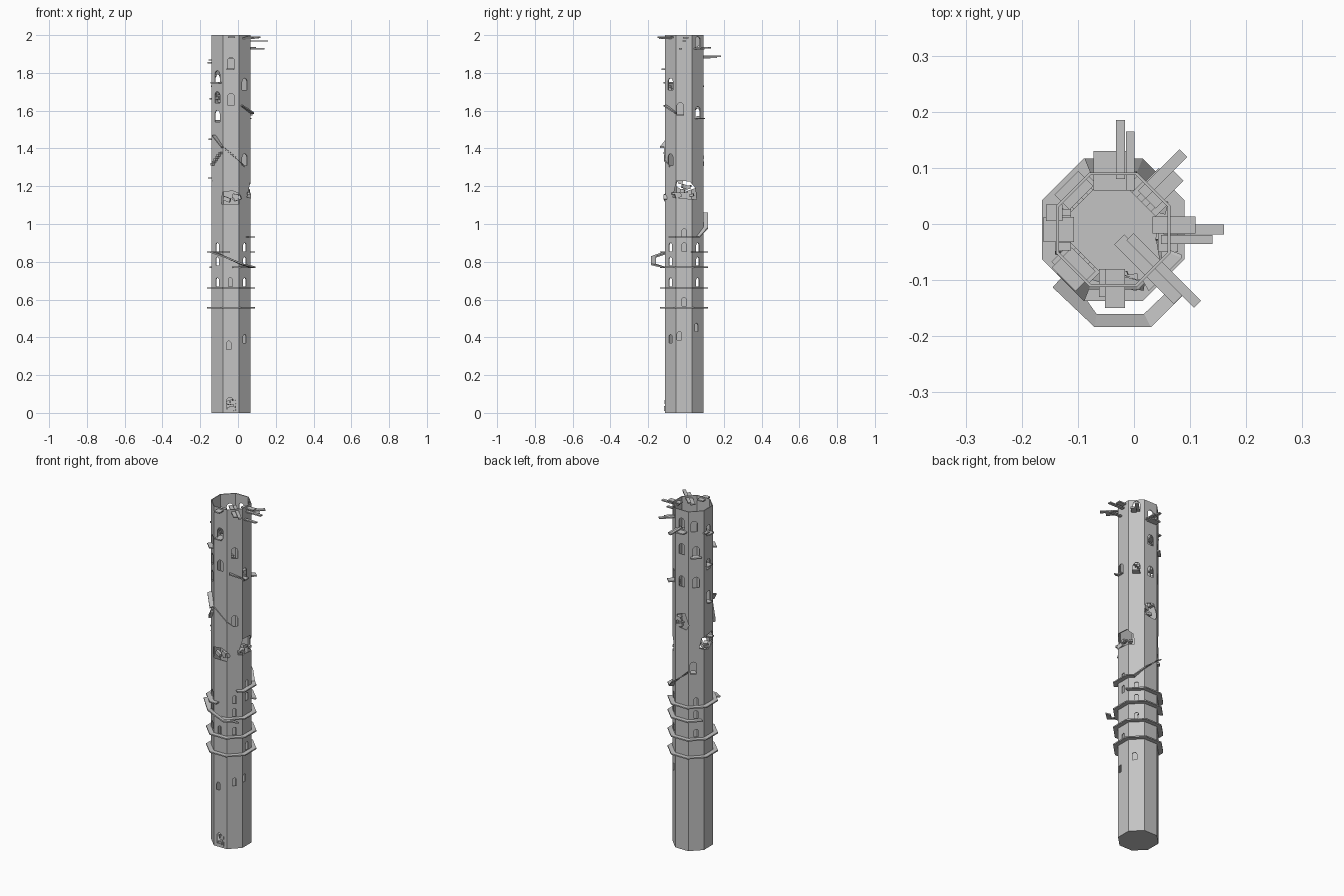
import bpy, bmesh, math, random
from mathutils import Vector, Matrix

random.seed(4)
cube = bpy.data.objects.get("Cube")
if cube:
    bpy.data.objects.remove(cube)

CENTRE = Vector((-0.037, -0.01, 0))
R, WALL = 0.102, 0.005
FRONT, RIGHT, BACK, LEFT = 270, 0, 90, 180

stone = bpy.data.materials.new("grey stone")
stone.use_nodes = True
stone.diffuse_color = (0.55, 0.55, 0.55, 1)
stone.node_tree.nodes["Principled BSDF"].inputs["Base Color"].default_value = (0.55, 0.55, 0.55, 1)


def finish(name, bm):
    bmesh.ops.recalc_face_normals(bm, faces=bm.faces)
    mesh = bpy.data.meshes.new(name)
    bm.to_mesh(mesh)
    bm.free()
    mesh.materials.append(stone)
    obj = bpy.data.objects.new(name, mesh)
    bpy.context.collection.objects.link(obj)
    return obj


def on_face(face, t, r, z):
    """Point at sideways offset t and distance r on a wall facing the given angle."""
    a = math.radians(face)
    return CENTRE + Vector((r * math.cos(a) - t * math.sin(a), r * math.sin(a) + t * math.cos(a), z))


def on_ring(angle, r, z):
    """Point on an octagon of apothem r."""
    off = math.radians((angle + 22.5) % 45 - 22.5)
    a = math.radians(angle)
    d = r / math.cos(off)
    return CENTRE + Vector((d * math.cos(a), d * math.sin(a), z))


def loft(bm, sections):
    """Closed solid through equal-sized point rings."""
    rings = [[bm.verts.new(p) for p in s] for s in sections]
    n = len(rings[0])
    for a, b in zip(rings, rings[1:]):
        for i in range(n):
            bm.faces.new((a[i], a[(i + 1) % n], b[(i + 1) % n], b[i]))
    bm.faces.new(rings[0])
    bm.faces.new(rings[-1])


def panel(bm, face, outline, r0, r1):
    loft(bm, [[on_face(face, t, r, z) for t, z in outline] for r in (r0, r1)])


def board(bm, face, t, z, w, r0, r1, h=0.007):
    panel(bm, face, [(t - w / 2, z), (t + w / 2, z), (t + w / 2, z + h), (t - w / 2, z + h)], r0, r1)


def arch(t, z, w, h):
    curve = [(t + w / 2 * math.cos(k * math.pi / 6), z + h - w / 2 + w / 2 * math.sin(k * math.pi / 6)) for k in range(7)]
    return [(t - w / 2, z), (t + w / 2, z)] + curve


def strip(bm, inner, outer, h=0.008):
    down = Vector((0, 0, -h))
    loft(bm, [(i, o, o + down, i + down) for i, o in zip(inner, outer)])


def walk(bm, a0, a1, z0, z1, r0=0.1, r1=0.127, h=0.007):
    """Walkway following the walls between two angles, with a corner at each wall edge."""
    corners = [22.5 + 45 * k for k in range(-9, 18) if a0 < 22.5 + 45 * k < a1]
    stops = [(a, z0 + (z1 - z0) * (a - a0) / (a1 - a0)) for a in [a0] + corners + [a1]]
    strip(bm, [on_ring(a, r0, z) for a, z in stops], [on_ring(a, r1, z) for a, z in stops], h)


# Hollow octagonal shaft with a closed base
bm = bmesh.new()
inner = R - WALL
levels = [(R, 0), (R, 2), (inner, 2), (inner, 0.01)]
loft(bm, [[on_ring(22.5 + 45 * k, r, z) for k in range(8)] for r, z in levels])
shaft = finish("tower_shaft", bm)

# Arched windows: wall -> (offset, sill height)
TALL = {
    FRONT: [(0, 1.82), (0, 1.63), (-0.005, 0.02)],
    315: [(0, 1.71), (0, 1.31)],
    RIGHT: [(-0.02, 1.58)],
    45: [(0, 1.93), (0, 1.56)],
    BACK: [(0, 1.89), (0, 1.74), (0, 1.55)],
    135: [(-0.01, 1.88), (0, 1.73), (0, 1.55), (-0.015, 1.05)],
    LEFT: [(0, 1.84), (0, 1.64), (0, 1.45)],
    225: [(0, 1.75), (0, 1.64), (0, 1.54)],
}
SMALL = {
    FRONT: [(-0.003, 0.67), (-0.012, 0.335)],
    RIGHT: [(0, 0.93), (0, 0.855), (0, 0.565), (-0.025, 0.385)],
    45: [(-0.01, 0.43)],
    315: [(0, 0.37)],
}
for wall in (45, 135, 225, 315):
    SMALL.setdefault(wall, []).extend((0, z) for z in (0.67, 0.78, 0.855))
cut = bmesh.new()
for group, w, h in ((TALL, 0.036, 0.062), (SMALL, 0.023, 0.045)):
    for wall, spots in group.items():
        for t, z in spots:
            panel(cut, wall, arch(t, z, w, h), 0.08, 0.13)

# Ragged breaches
BREACHES = [
    (FRONT, [(-0.05, 1.105), (0.042, 1.105), (0.045, 1.16), (0.01, 1.175), (-0.045, 1.17)], 0.08),
    (RIGHT, [(-0.06, 1.14), (0.065, 1.13), (0.06, 1.19), (0.03, 1.225), (-0.04, 1.23)], 0.06),
    (BACK, [(-0.04, 1.31), (0.03, 1.30), (0.045, 1.33), (0.02, 1.395), (-0.03, 1.38)], 0.07),
    (LEFT, [(-0.06, 1.19), (0, 1.17), (0.04, 1.2), (0.035, 1.265), (-0.05, 1.25)], 0.07),
]
for wall, outline, r0 in BREACHES:
    panel(cut, wall, outline, r0, 0.14)
cutter = finish("opening_cutter", cut)
cutter.hide_render = True
mod = shaft.modifiers.new("openings", "BOOLEAN")
mod.object, mod.operation, mod.solver = cutter, "DIFFERENCE", "EXACT"
bpy.context.view_layer.update()
shaft.data = bpy.data.meshes.new_from_object(shaft.evaluated_get(bpy.context.evaluated_depsgraph_get()))
shaft.modifiers.clear()
bpy.data.objects.remove(cutter)

# Ring walkways and sloping sections
bm = bmesh.new()
for z in (0.56, 0.665):
    walk(bm, 0, 180, z, z)
    walk(bm, 180, 360, z, z)
walk(bm, -85, 150, 0.775, 0.775)
walk(bm, 20, 265, 0.855, 0.855)
walk(bm, -40, 40, 0.935, 0.935)
walk(bm, 40, 112, 0.935, 1.06)
walk(bm, 218, 248, 1.47, 1.41)
walk(bm, 248, 312, 1.41, 1.31, 0.1, 0.107)
walk(bm, 300, 340, 1.63, 1.59, 0.1, 0.122)
finish("walkways", bm)

# Outrigged ramp at the front
bm = bmesh.new()
heights = (0.855, 0.83, 0.79, 0.775)
inside = ((-0.12, -0.085), (-0.067, -0.16), (0.018, -0.16), (0.065, -0.115))
outside = ((-0.145, -0.113), (-0.07, -0.184), (0.03, -0.184), (0.092, -0.122))
strip(bm, *[[Vector((x, y, z)) for (x, y), z in zip(side, heights)] for side in (inside, outside)])
finish("outrigged_ramp", bm)

# Broken floor boards: wall, offset, height, width, inner and outer distance
BOARDS = [
    (RIGHT, 0, 1.965, 0.018, 0.09, 0.197), (RIGHT, -0.018, 1.925, 0.016, 0.085, 0.177),
    (RIGHT, 0.008, 1.983, 0.03, 0.07, 0.147),
    (45, 0.008, 1.93, 0.02, 0.08, 0.185), (45, -0.012, 1.925, 0.03, 0.08, 0.15),
    (BACK, -0.013, 1.885, 0.016, 0.09, 0.195), (BACK, -0.03, 1.88, 0.015, 0.07, 0.175),
    (BACK, 0.005, 1.875, 0.06, 0.07, 0.14),
    (315, 0.012, 1.985, 0.018, 0.03, 0.2), (315, -0.005, 1.98, 0.025, 0.02, 0.17),
    (FRONT, 0.003, 1.985, 0.036, 0.07, 0.14), (FRONT, -0.005, 1.815, 0.04, 0.07, 0.12),
    (LEFT, 0.0, 1.85, 0.045, 0.07, 0.124), (LEFT, -0.03, 1.865, 0.03, 0.09, 0.12),
    (225, 0, 1.745, 0.06, 0.075, 0.125), (LEFT, 0, 1.66, 0.04, 0.08, 0.115),
    (135, 0, 1.725, 0.06, 0.08, 0.118), (45, 0, 1.555, 0.04, 0.08, 0.135),
    (RIGHT, -0.02, 1.575, 0.04, 0.08, 0.115), (LEFT, 0.01, 1.24, 0.025, 0.08, 0.122),
    (LEFT, 0, 1.445, 0.03, 0.08, 0.118), (135, -0.015, 1.045, 0.03, 0.08, 0.115),
]
bm = bmesh.new()
for spec in BOARDS:
    board(bm, *spec)
finish("broken_boards", bm)

# Short stair flights inside and beside the walls
bm = bmesh.new()
for wall, z, r0, r1 in ((45, 1.5, 0.07, 0.097), (225, 1.66, 0.07, 0.097), (135, 1.62, 0.075, 0.097),
                        (LEFT, 1.78, 0.075, 0.097), (225, 1.31, 0.1, 0.118)):
    for k in range(6):
        board(bm, wall, -0.03 + 0.012 * k, z + 0.012 * k, 0.014, r0, r1, 0.012)
finish("stair_flights", bm)

# Rubble lodged in the breaches
bm = bmesh.new()
for wall, z, spread in ((FRONT, 1.125, 0.04), (RIGHT, 1.16, 0.05), (BACK, 1.325, 0.03), (LEFT, 1.2, 0.03), (FRONT, 0.03, 0.01)):
    for k in range(5):
        place = on_face(wall, random.uniform(-spread, spread), random.uniform(0.085, 0.098), z + random.uniform(-0.01, 0.03))
        turn = Matrix.Rotation(math.radians(wall + random.uniform(-25, 25)), 4, "Z") @ Matrix.Rotation(random.uniform(-0.4, 0.4), 4, "X")
        size = Matrix.Diagonal((random.uniform(0.01, 0.025), random.uniform(0.015, 0.04), random.uniform(0.008, 0.025), 1))
        bmesh.ops.create_cube(bm, size=1, matrix=Matrix.Translation(place) @ turn @ size)
finish("rubble", bm)
